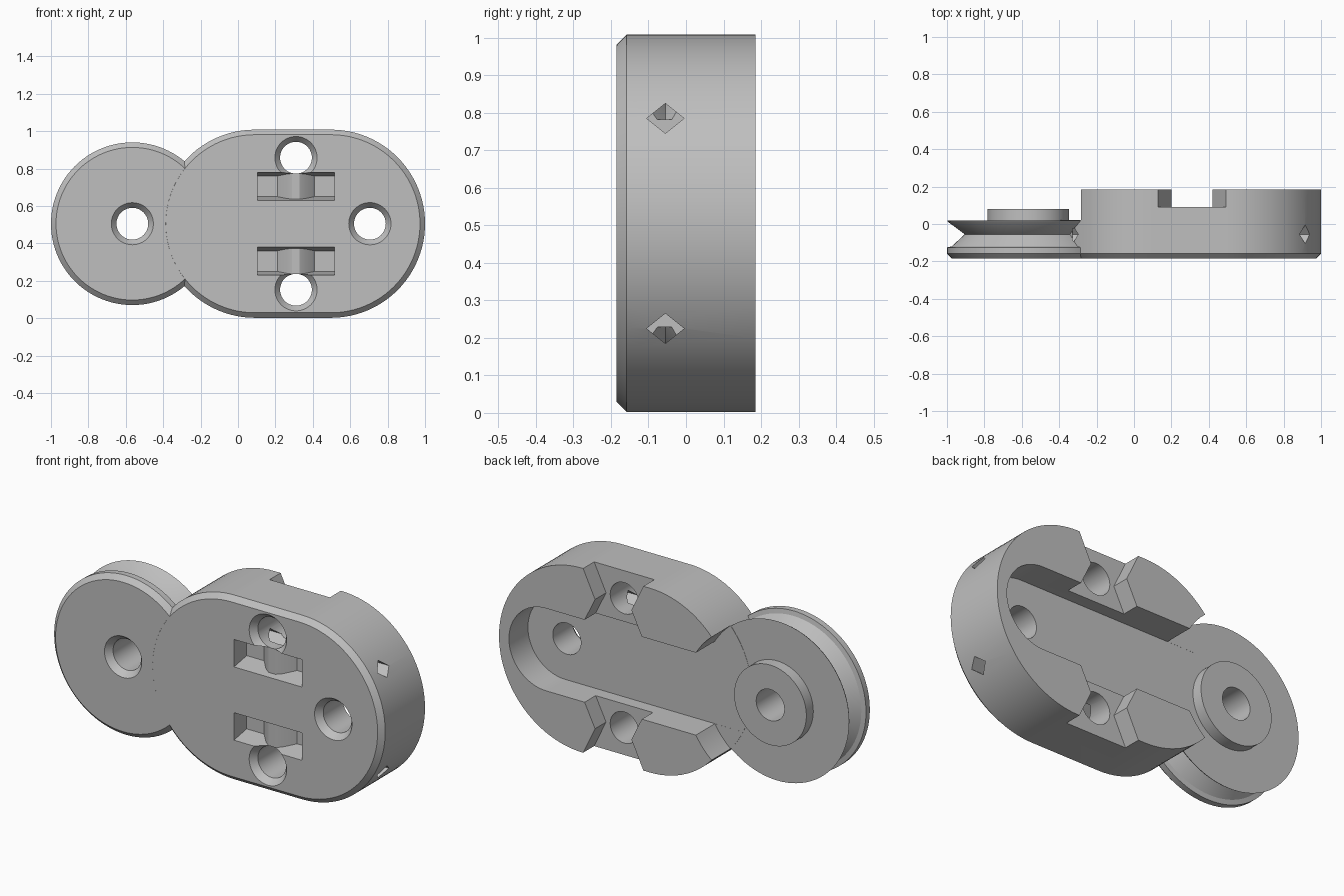
import bpy, bmesh, math

if "Cube" in bpy.data.objects:
    bpy.data.objects.remove(bpy.data.objects["Cube"], do_unlink=True)

MID = 0.505            # height of the long axis
FRONT, BACK, FLOOR = -0.185, 0.185, 0.021
WHEEL_X, EYE_X, BOLT_X, BOLT_DZ = -0.565, 0.705, 0.31, 0.353

grey = bpy.data.materials.new("plain grey")
grey.diffuse_color = (0.52, 0.52, 0.52, 1)
grey.use_nodes = True
grey.node_tree.nodes["Principled BSDF"].inputs["Base Color"].default_value = grey.diffuse_color


def loft(name, rings):
    """Solid skinned through equal rings of 3D points."""
    bm = bmesh.new()
    loops = [[bm.verts.new(p) for p in ring] for ring in rings]
    n = len(loops[0])
    for a, b in zip(loops, loops[1:]):
        for i in range(n):
            j = (i + 1) % n
            bm.faces.new((a[i], a[j], b[j], b[i]))
    bm.faces.new(loops[0])
    bm.faces.new(loops[-1])
    return finish(name, bm)


def finish(name, bm):
    bmesh.ops.recalc_face_normals(bm, faces=bm.faces)
    mesh = bpy.data.meshes.new(name)
    bm.to_mesh(mesh)
    bm.free()
    mesh.materials.append(grey)
    ob = bpy.data.objects.new(name, mesh)
    bpy.context.collection.objects.link(ob)
    return ob


def stadium(x0, x1, r, y, steps=48):
    pts = []
    for cx, start in ((x1, -math.pi / 2), (x0, math.pi / 2)):
        for i in range(steps + 1):
            a = start + math.pi * i / steps
            pts.append((cx + r * math.cos(a), y, MID + r * math.sin(a)))
    return pts


def circle(x, z, r, y, steps=96):
    return [(x + r * math.cos(math.tau * i / steps), y,
             z + r * math.sin(math.tau * i / steps)) for i in range(steps)]


def turned(name, x, z, profile, steps=96):
    """Round part on the y axis from (radius, y) pairs."""
    return loft(name, [circle(x, z, r, y, steps) for r, y in profile])


def combine(ob, tool, operation="DIFFERENCE"):
    mod = ob.modifiers.new(operation.lower(), "BOOLEAN")
    mod.operation, mod.solver, mod.object = operation, "EXACT", tool
    bpy.context.view_layer.objects.active = ob
    bpy.ops.object.modifier_apply(modifier=mod.name)
    bpy.data.objects.remove(tool, do_unlink=True)


# Long housing with a chamfered front edge
link = loft("link_body", [stadium(0.09, 0.497, r, y) for r, y in
                          ((0.476, FRONT), (0.503, -0.158), (0.503, BACK))])

# Rear channel, and clearance behind the wheel
combine(link, loft("channel_cutter", [stadium(-0.8, 0.715, 0.225, y) for y in (FLOOR, 0.3)]))
combine(link, turned("clearance_cutter", WHEEL_X, MID, ((0.438, FLOOR + 0.0005), (0.438, 0.3))))

# Grooved wheel with a raised hub
wheel = turned("grooved_wheel", WHEEL_X, MID, (
    (0.408, FRONT + 0.0005), (0.435, -0.158), (0.435, -0.125), (0.41, -0.12),
    (0.34, -0.055), (0.43, 0.012), (0.435, 0.02), (0.218, 0.02), (0.218, 0.08)))
combine(link, wheel, "UNION")

# Countersunk through holes
for x, z in ((WHEEL_X, MID), (EYE_X, MID), (BOLT_X, MID + BOLT_DZ), (BOLT_X, MID - BOLT_DZ)):
    combine(link, turned("hole_cutter", x, z, (
        (0.113, -0.3), (0.113, FRONT), (0.085, -0.15), (0.085, 0.3)), 48))

for s in (1, -1):
    # Waisted notch across each rear rail
    waist = ((0.185, 0.2), (0.11, BOLT_DZ), (0.19, 0.52))
    outline = [(BOLT_X + w, MID + s * d) for w, d in waist]
    outline += [(BOLT_X - w, MID + s * d) for w, d in reversed(waist)]
    combine(link, loft("notch_cutter", [[(x, y, z) for x, z in outline] for y in (0.09, 0.3)]))

    # Front strap window: tapered sides and a hump in the middle
    hump = ((0.205, -0.25), (0.205, -0.075), (0.10, -0.075), (0.05, -0.13), (0.02, -0.15))
    path = [(BOLT_X - w, y) for w, y in hump]
    path += [(BOLT_X + w, y) for w, y in reversed(hump)]
    centre = MID + s * 0.2
    combine(link, loft("window_cutter", [
        [(x, y, centre + k * (0.075 - 0.18 * (y - FRONT))) for x, y in path] for k in (-1, 1)]))

    # Diamond cord tunnel running lengthwise
    z = MID + s * 0.28
    diamond = ((-0.105, z), (-0.055, z + 0.04), (-0.005, z), (-0.055, z - 0.04))
    combine(link, loft("tunnel_cutter", [[(x, y, h) for y, h in diamond] for x in (-0.33, 1.1)]))

# Smooth curves, sharp edges
bpy.ops.object.select_all(action="DESELECT")
link.select_set(True)
bpy.context.view_layer.objects.active = link
bpy.ops.object.shade_smooth_by_angle(angle=math.radians(25))
